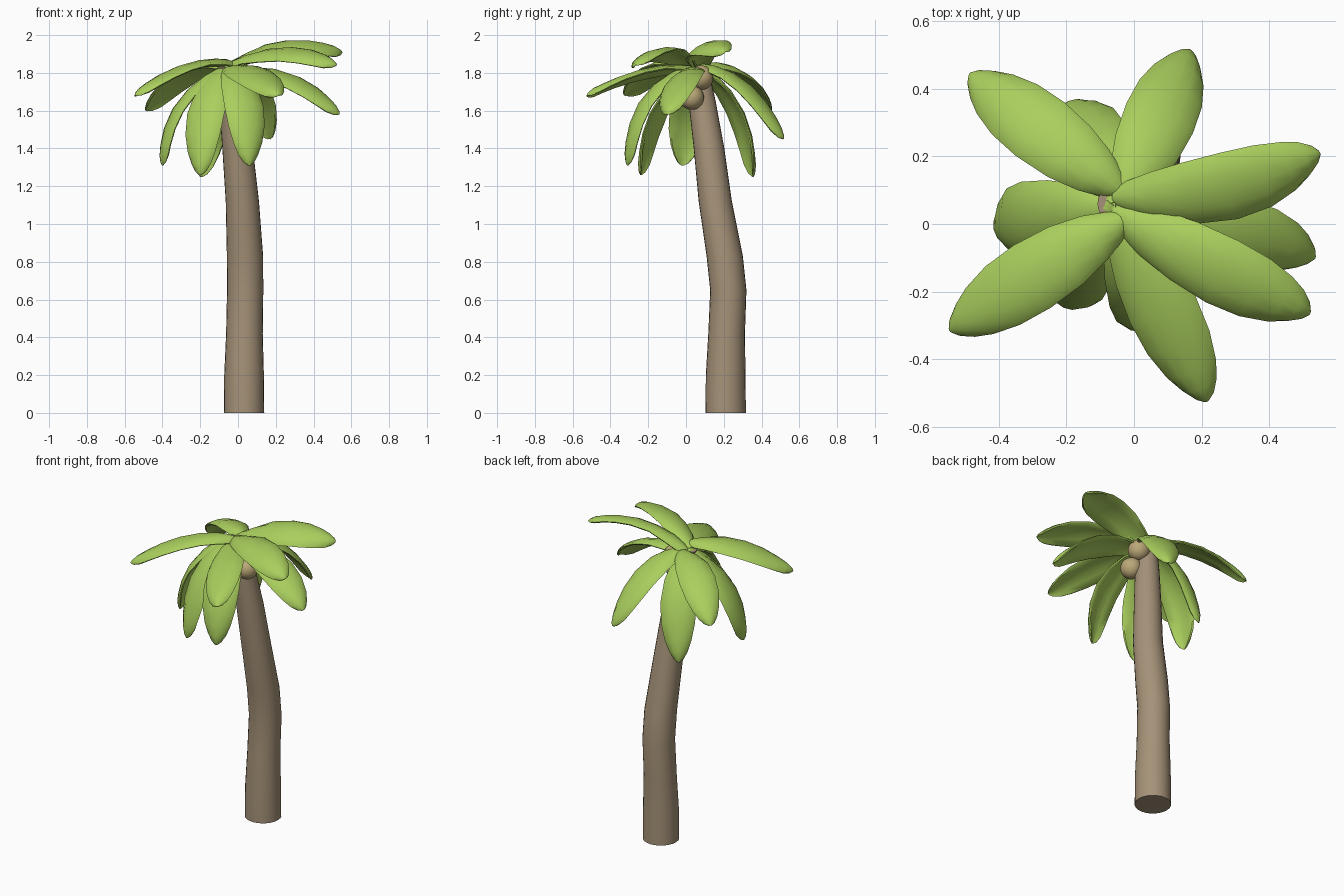
import bpy, bmesh, math
from mathutils import Vector

if "Cube" in bpy.data.objects:
    bpy.data.objects.remove(bpy.data.objects["Cube"])


def material(name, rgb):
    m = bpy.data.materials.new(name)
    m.diffuse_color = (*rgb, 1)
    m.use_nodes = True
    m.node_tree.nodes["Principled BSDF"].inputs["Base Color"].default_value = m.diffuse_color
    return m


bark = material("bark", (0.38, 0.29, 0.19))
leaf = material("leaf", (0.40, 0.62, 0.11))
shell = material("shell", (0.50, 0.39, 0.19))


def loft(name, rings, mat, angle):
    """Skin a list of point rings and cap both ends."""
    bm = bmesh.new()
    loops = [[bm.verts.new(p) for p in ring] for ring in rings]
    n = len(loops[0])
    for a, b in zip(loops, loops[1:]):
        for i in range(n):
            j = (i + 1) % n
            bm.faces.new((a[i], a[j], b[j], b[i]))
    bm.faces.new(loops[0])
    bm.faces.new(loops[-1])
    bmesh.ops.recalc_face_normals(bm, faces=bm.faces)
    me = bpy.data.meshes.new(name)
    bm.to_mesh(me)
    bm.free()
    me.materials.append(mat)
    ob = bpy.data.objects.new(name, me)
    bpy.context.collection.objects.link(ob)
    bpy.ops.object.select_all(action='DESELECT')
    ob.select_set(True)
    bpy.context.view_layer.objects.active = ob
    bpy.ops.object.shade_smooth_by_angle(angle=math.radians(angle))
    return ob


# Trunk: x, y, z, radius along a leaning, bent stem
stem = [(0.032, 0.21, 0, 0.107), (0.032, 0.21, 0.2, 0.105), (0.034, 0.215, 0.42, 0.097),
        (0.038, 0.224, 0.65, 0.096), (0.037, 0.205, 0.83, 0.096), (0.023, 0.155, 1.12, 0.088),
        (-0.002, 0.122, 1.40, 0.081), (-0.03, 0.085, 1.65, 0.072), (-0.05, 0.06, 1.83, 0.058)]
loft("trunk", [[(x + r * math.cos(i * math.tau / 24), y + r * math.sin(i * math.tau / 24), z)
                for i in range(24)] for x, y, z, r in stem], bark, 40)

# Frond half-width along its length
WIDTH = [(0, 0.03), (0.06, 0.05), (0.18, 0.076), (0.35, 0.099), (0.55, 0.108), (0.72, 0.101),
         (0.85, 0.08), (0.93, 0.056), (0.98, 0.03), (1, 0.008)]
# Domed cross-section: sideways fraction, offset along the normal
SECTION = [(-1, -0.016), (-0.85, -0.002), (-0.45, 0.013), (0, 0.018), (0.45, 0.013), (0.85, -0.002),
           (1, -0.016), (0.9, -0.022), (0.45, -0.010), (0, -0.005), (-0.45, -0.010), (-0.9, -0.022)]


def frond(name, start, mid, tip, roll):
    s, m, e = Vector(start), Vector(mid), Vector(tip)
    c = 2 * m - (s + e) / 2  # control point so the curve passes through mid
    rings = []
    for t, w in WIDTH:
        p = (1 - t) ** 2 * s + 2 * t * (1 - t) * c + t * t * e
        tan = ((1 - t) * (c - s) + t * (e - c)).normalized()
        side = (e - s).cross(Vector((0, 0, 1))).normalized()
        side = (side - tan * side.dot(tan)).normalized()
        nor = side.cross(tan)
        a = roll * min(1, t * 3)
        side, nor = (side * math.cos(a) + nor * math.sin(a), nor * math.cos(a) - side * math.sin(a))
        k = min(1, w / 0.05)
        rings.append([p + side * w * u + nor * v * k for u, v in SECTION])
    loft(name, rings, leaf, 50)


# Crown: start, mid, tip, roll of each frond
FRONDS = [
    ((-0.06, 0.08, 1.83), (0.25, 0.10, 1.94), (0.55, 0.21, 1.91), -0.35),
    ((-0.04, 0.05, 1.81), (0.27, -0.02, 1.77), (0.535, -0.10, 1.58), -0.25),
    ((-0.06, 0.04, 1.83), (0.23, -0.13, 1.91), (0.52, -0.265, 1.84), -0.3),
    ((-0.05, 0.05, 1.82), (0.07, -0.23, 1.80), (0.215, -0.525, 1.68), -0.25),
    ((-0.03, 0.01, 1.85), (-0.28, -0.14, 1.83), (-0.545, -0.315, 1.68), -0.1),
    ((-0.04, 0.10, 1.83), (-0.26, 0.27, 1.80), (-0.485, 0.445, 1.60), -0.15),
    ((-0.04, 0.06, 1.83), (0.07, 0.30, 1.74), (0.165, 0.515, 1.45), 0),
    ((-0.06, 0.06, 1.83), (-0.13, 0.26, 1.62), (-0.195, 0.355, 1.25), 0),
    ((-0.06, 0.06, 1.83), (-0.17, -0.14, 1.62), (-0.20, -0.24, 1.26), 0),
    ((-0.05, 0.05, 1.83), (-0.31, 0.02, 1.63), (-0.40, -0.02, 1.31), 0),
    ((-0.05, 0.05, 1.83), (0.03, -0.21, 1.66), (0.06, -0.31, 1.31), 0),
]
for i, f in enumerate(FRONDS):
    frond(f"frond_{i + 1}", *f)

# Coconuts under the crown
for i, c in enumerate([(0.045, 0.03, 1.67), (0.03, 0.08, 1.775), (-0.03, 0.015, 1.715)]):
    bpy.ops.mesh.primitive_uv_sphere_add(segments=24, ring_count=14, radius=0.065, location=c)
    ob = bpy.context.object
    ob.name = f"coconut_{i + 1}"
    ob.data.materials.append(shell)
    bpy.ops.object.shade_smooth()
